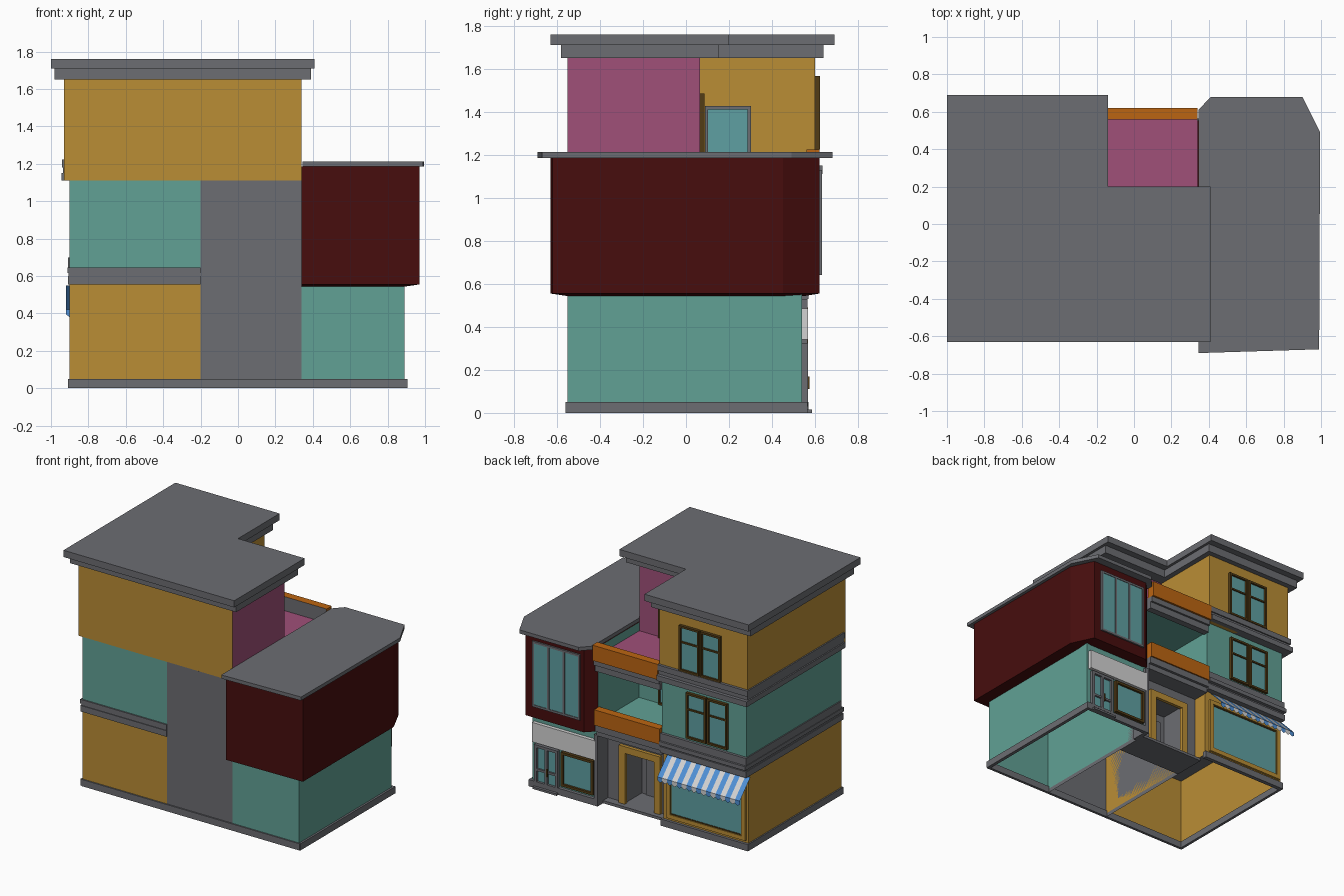
import bpy, bmesh

if "Cube" in bpy.data.objects:
    bpy.data.objects.remove(bpy.data.objects["Cube"])

def mat(name, rgb):
    m = bpy.data.materials.new(name)
    m.diffuse_color = (*rgb, 1)
    m.use_nodes = True
    m.node_tree.nodes["Principled BSDF"].inputs["Base Color"].default_value = m.diffuse_color
    return m

GREY = mat("stone grey", (.15, .153, .168))
OCHRE = mat("ochre plaster", (.49, .266, .036))
TEAL = mat("teal plaster", (.12, .356, .30))
RED = mat("dark red", (.063, .004, .004))
PINK = mat("pink plaster", (.35, .08, .19))
ORANGE = mat("orange", (.50, .13, .006))
GLASS = mat("window glass", (.114, .35, .36))
BLUE = mat("awning blue", (.08, .28, .68))
WHITE = mat("off white", (.65, .65, .65))
BROWN = mat("brown frame", (.085, .045, .008))

def finish(name, bm, mats, rule=None, open_bottom=False):
    """Turn a bmesh into an object; rule(normal) picks the material slot."""
    bm.normal_update()
    if open_bottom:
        bmesh.ops.delete(bm, geom=[f for f in bm.faces if f.normal.z < -.9], context='FACES_ONLY')
    if rule:
        for f in bm.faces:
            f.material_index = rule(f.normal)
    me = bpy.data.meshes.new(name)
    bm.to_mesh(me)
    bm.free()
    for m in mats:
        me.materials.append(m)
    ob = bpy.data.objects.new(name, me)
    bpy.context.collection.objects.link(ob)
    return ob

def add_prism(bm, low, z0, z1, high=None, mi=0):
    """Upright prism over a counter-clockwise outline; high gives a tapered top."""
    a = [bm.verts.new((x, y, z0)) for x, y in low]
    b = [bm.verts.new((x, y, z1)) for x, y in (high or low)]
    n = len(a)
    faces = [bm.faces.new(a[::-1]), bm.faces.new(b)]
    faces += [bm.faces.new((a[i], a[(i + 1) % n], b[(i + 1) % n], b[i])) for i in range(n)]
    for f in faces:
        f.material_index = mi

def rect(x0, x1, y0, y1):
    return [(x0, y0), (x1, y0), (x1, y1), (x0, y1)]

def boxes(name, items, mats, rule=None, open_bottom=False):
    """items: (x0, x1, y0, y1, z0, z1[, material slot])"""
    bm = bmesh.new()
    for it in items:
        x0, x1, y0, y1, z0, z1 = it[:6]
        add_prism(bm, rect(x0, x1, y0, y1), z0, z1, mi=it[6] if len(it) > 6 else 0)
    return finish(name, bm, mats, rule, open_bottom)

def prism(name, outline, z0, z1, mats, rule=None):
    bm = bmesh.new()
    add_prism(bm, outline, z0, z1)
    return finish(name, bm, mats, rule)

def window(name, x0, x1, z0, z1, y, frame, panes=1, transom=None, w=.015, d=.02):
    """Framed glazing on a wall facing +y at depth y."""
    items = [(x0 + w, x1 - w, y, y + .008, z0 + w, z1 - w, 1),
             (x0, x1, y, y + d, z0, z0 + w), (x0, x1, y, y + d, z1 - w, z1)]
    for i in range(panes + 1):
        cx = x0 + (x1 - x0 - w) * i / panes
        items.append((cx, cx + w, y, y + d, z0 + w, z1 - w))
    if transom:
        items.append((x0 + w, x1 - w, y, y + d * .8, transom, transom + w * .8))
    return boxes(name, items, [frame, GLASS])

# Main tower, ground and second floors
boxes("ground_floor_main", [(-.9, -.2, -.55, .55, .03, .56)], [OCHRE], open_bottom=True)
boxes("second_floor_main", [(-.9, -.2, -.55, .57, .56, 1.11)], [TEAL])
boxes("base_plinth", [
    (-.91, -.89, -.555, .57, 0, .05), (-.9, .9, -.56, -.54, 0, .05),
    (.88, .905, -.555, .565, 0, .05), (.34, .9, .54, .565, 0, .05),
    (-.9, -.19, .54, .57, 0, .05), (.66, .86, .56, .585, 0, .015)], [GREY])

# Middle bay with recessed entrance
boxes("entrance_bay", [
    (-.2, .34, -.55, .25, 0, .56), (-.2, -.07, .25, .44, 0, .56),
    (.19, .34, .25, .44, 0, .56)], [GREY], open_bottom=True)
boxes("entrance_lintel", [(-.07, .19, .25, .44, .42, .56)], [GREY])
boxes("entrance_floor", [(-.2, .34, .25, .5, 0, .02)], [GREY])
boxes("entrance_frame", [
    (-.11, -.06, .44, .465, .02, .45), (.18, .23, .44, .465, .02, .45),
    (-.06, .18, .44, .465, .40, .45)], [OCHRE])
boxes("entrance_door", [(-.03, .15, .25, .258, .02, .36)], [GREY])
boxes("second_floor_bay", [(-.2, .34, -.55, .07, .56, 1.11)], [GREY, TEAL],
      rule=lambda n: 1 if n.y > .5 else 0)

# Balcony slabs, floors and parapets
boxes("lower_balcony_slab", [(-.2, .34, .07, .57, .53, .60), (-.2, .34, .5, .59, .57, .62)],
      [GREY])
boxes("lower_balcony_floor", [(-.2, .34, .07, .55, .60, .625)], [TEAL])
boxes("upper_balcony_ceiling", [(-.2, .34, .07, .54, 1.03, 1.08)], [TEAL])
boxes("upper_balcony_edge", [(-.2, .34, .54, .59, 1.02, 1.07), (-.2, .34, .54, .605, 1.07, 1.11)],
      [GREY])
boxes("terrace_floor", [(-.2, .34, .06, .56, 1.08, 1.12)], [PINK])
for nm, y, z in (("lower_parapet", .54, .62), ("upper_parapet", .56, 1.11)):
    boxes(nm, [(-.2, .34, y, y + .06, z, z + .115)], [ORANGE, GREY],
          rule=lambda n: 1 if n.y < -.5 else 0)

# L-shaped top floor and its two-step cornice
def ell(x0, x1, y0, y1, nx, ny):
    return [(x0, y0), (x1, y0), (x1, ny), (nx, ny), (nx, y1), (x0, y1)]

bm = bmesh.new()
add_prism(bm, ell(-.93, .34, -.55, .60, -.2, .065), 1.11, 1.65)
for f in bm.faces:
    c = f.calc_center_median()
    f.material_index = 1 if c.x > -.15 and c.y > -.5 and abs(c.z - 1.38) < .1 else 0
finish("top_floor", bm, [OCHRE, PINK])
prism("cornice_lower", ell(-.98, .39, -.58, .64, -.16, .15), 1.65, 1.71, [GREY])
prism("cornice_upper", ell(-1, .41, -.63, .69, -.14, .20), 1.71, 1.76, [GREY])

# Grey string courses around the main tower
boxes("lower_string_course", [
    (-.91, -.2, -.56, .59, .555, .60), (-.905, -.2, -.555, .58, .60, .615),
    (-.912, -.2, -.56, .605, .615, .645), (-.908, -.2, -.54, .59, .645, .70)], [GREY])
boxes("upper_string_course", [
    (-.945, -.2, -.53, .635, 1.11, 1.15), (-.935, -.2, -.53, .61, 1.15, 1.18),
    (-.94, -.2, -.53, .62, 1.18, 1.222)], [GREY])

# Right wing: teal shop below, dark red projecting storey above
boxes("shop_ground_floor", [(.34, .89, -.55, .54, .03, .56)], [TEAL], open_bottom=True)
boxes("shop_pilaster", [(.335, .365, .43, .565, 0, .53)], [GREY])
red = [(.34, -.63), (.97, -.62), (.97, .45), (.89, .62), (.41, .62), (.34, .55)]
bm = bmesh.new()
add_prism(bm, red, .555, 1.185)
add_prism(bm, [(.34, -.55), (.89, -.55), (.89, .44), (.85, .55), (.42, .55), (.34, .53)],
          .543, .555, high=red)
finish("red_storey", bm, [RED, TEAL], rule=lambda n: 1 if n.x < -.9 else 0)
prism("red_storey_roof", [(.345, -.69), (.99, -.67), (.995, .49), (.90, .68), (.41, .68), (.345, .61)],
      1.185, 1.212, [GREY])

# Windows on the +y facade
window("red_storey_window", .435, .83, .64, 1.13, .62, GREY, panes=3, w=.016, d=.012)
for nm, x, y, z in (("second_floor", -.41, .57, .72), ("top_floor", -.375, .60, 1.225)):
    for i, side in enumerate(("right", "left")):
        x1 = x - i * .175
        window(f"{nm}_window_{side}", x1 - .165, x1, z, z + .34, y, BROWN, transom=z + .21, d=.022)

# Large shop window with inner brown rim, under the awning
window("main_shop_window", -.885, -.235, .07, .49, .55, OCHRE, w=.03, d=.018)
boxes("main_shop_rim", [
    (-.855, -.265, .55, .562, .10, .108), (-.855, -.265, .55, .562, .45, .458),
    (-.855, -.847, .55, .562, .10, .458), (-.273, -.265, .55, .562, .10, .458)], [BROWN])

# Small shop: window, door, sign board
window("small_shop_window", .375, .64, .07, .325, .54, BROWN, w=.018, d=.024)
window("small_shop_door", .665, .86, .03, .325, .54, GREY, panes=2, transom=.13, w=.02, d=.026)
boxes("shop_door_handle", [(.745, .755, .565, .573, .11, .17)], [BROWN])
boxes("shop_sign_board", [(.355, .875, .54, .567, .34, .485)], [WHITE])

# Terrace openings
window("terrace_door", -.05, .17, 1.12, 1.485, .065, BROWN, panes=2)
boxes("terrace_side_window", [
    (-.2, -.185, .088, .302, 1.12, 1.135), (-.2, -.185, .088, .302, 1.411, 1.426),
    (-.2, -.185, .088, .103, 1.12, 1.426), (-.2, -.185, .287, .302, 1.12, 1.426),
    (-.2, -.192, .10, .29, 1.13, 1.415, 1)], [GREY, GLASS])
window("balcony_door", -.05, .17, .625, .97, .07, BROWN, panes=2)

# Striped awning: thin sheet with a pointed valance under each stripe
bm = bmesh.new()
N, X0, X1 = 17, -.92, -.24
for i in range(N):
    a, b = X0 + (X1 - X0) * i / N, X0 + (X1 - X0) * (i + 1) / N
    v = [bm.verts.new(p) for p in ((a, .555, .55), (b, .555, .55), (b, .68, .42), (a, .68, .42))]
    w = [bm.verts.new(p) for p in ((b, .68, .395), ((a + b) / 2, .68, .38), (a, .68, .395))]
    for f in (bm.faces.new(v[::-1]), bm.faces.new((v[3], v[2], w[0], w[1], w[2]))):
        f.material_index = i % 2
bmesh.ops.recalc_face_normals(bm, faces=bm.faces[:])
if sum(f.normal.z for f in bm.faces) < 0:
    bmesh.ops.reverse_faces(bm, faces=bm.faces[:])
finish("awning", bm, [BLUE, WHITE])
